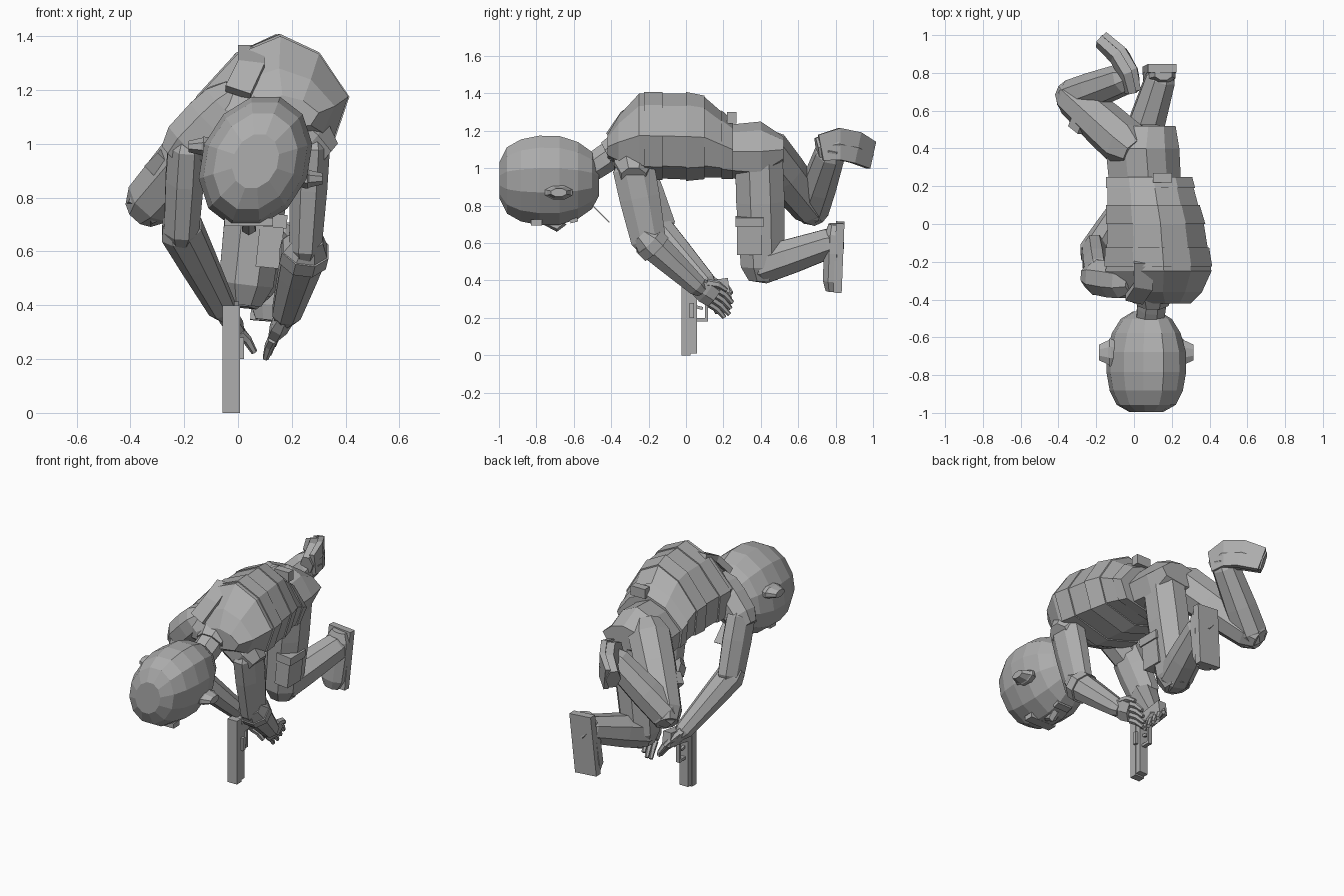
import bpy, bmesh, math
from mathutils import Vector

default_cube = bpy.data.objects.get("Cube")
if default_cube:
    bpy.data.objects.remove(default_cube, do_unlink=True)

grey = bpy.data.materials.new("plain_grey")
grey.use_nodes = True
grey.diffuse_color = (.42, .42, .42, 1)
grey.node_tree.nodes["Principled BSDF"].inputs["Base Color"].default_value = grey.diffuse_color

ACROSS_X, ACROSS_Y, ACROSS_Z = Vector((1, 0, 0)), Vector((0, 1, 0)), Vector((0, 0, 1))


def loft(name, rings):
    """Skin a closed surface over rings with equal point counts."""
    bm = bmesh.new()
    loops = [[bm.verts.new(point) for point in ring] for ring in rings]
    for lower, upper in zip(loops, loops[1:]):
        for i in range(len(lower)):
            bm.faces.new((lower[i - 1], lower[i], upper[i], upper[i - 1]))
    bm.faces.new(reversed(loops[0]))
    bm.faces.new(loops[-1])
    bmesh.ops.recalc_face_normals(bm, faces=bm.faces)
    mesh = bpy.data.meshes.new(name)
    bm.to_mesh(mesh)
    bm.free()
    mesh.materials.append(grey)
    bpy.context.collection.objects.link(bpy.data.objects.new(name, mesh))


def circle(sides, turn=0.5):
    """Cosine and sine pairs around a regular polygon."""
    angles = [math.tau * (i + turn) / sides for i in range(sides)]
    return [(math.cos(angle), math.sin(angle)) for angle in angles]


def tube(name, points, radii, flat=1, sides=8, across=ACROSS_X):
    """Sweep a polygon along points; flat scales the depth against the width."""
    points = [Vector(point) for point in points]
    corner = math.sqrt(2) if sides == 4 else 1
    last = len(points) - 1
    rings = []
    for k, (point, radius) in enumerate(zip(points, radii)):
        before, after = points[max(k - 1, 0)], points[min(k + 1, last)]
        along = (after - before).normalized()
        wide = (across - across.dot(along) * along).normalized()
        deep = along.cross(wide) * flat
        rings.append([point + (wide * c + deep * s) * radius * corner for c, s in circle(sides)])
    loft(name, rings)


def limb(name, start, end, start_radius, end_radius, flat=1, across=ACROSS_X):
    """Tapered, slightly swollen segment with rounded ends."""
    start, end = Vector(start), Vector(end)
    along = (end - start).normalized()
    points = [start - along * start_radius * .7, start, start.lerp(end, .4), end, end + along * end_radius * .7]
    swell = (start_radius + end_radius) * .53
    tube(name, points, [start_radius * .65, start_radius, swell, end_radius, end_radius * .65], flat, 8, across)


def plate(name, start, end, radius, flat, across=ACROSS_X):
    """Straight four-sided block between two points."""
    tube(name, [start, end], [radius, radius], flat, 4, across)


def body_ring(station, grow=0):
    """Leaning octagon narrowing towards the back, fitted to y, left, right, bottom, top."""
    y, left, right, bottom, top = station
    width, height = (right - left) / 2 + grow, (top - bottom) / 2 + grow
    return [((left + right) / 2 + width * (c * (1 - s / 3) + s / 10), y, (bottom + top) / 2 + height * s)
            for c, s in circle(8, 0)]


def blend(first, second, factor):
    return [a + (b - a) * factor for a, b in zip(first, second)]


# Torso in a vest with raised bands
collarbone = (-.42, 0, .3, 1.05, 1.18)
shoulders = (-.36, -.1, .36, 1, 1.28)
chest = (-.25, -.15, .41, .95, 1.4)
ribs = (0, -.14, .37, .94, 1.4)
belly = (.1, -.14, .34, .95, 1.38)
waist = (.25, -.14, .3, .95, 1.25)
loft("vest", [body_ring(station) for station in (collarbone, shoulders, chest, ribs, belly, waist)])
for name, first, second, begin, finish in (("upper_vest_band", chest, ribs, .1, .5),
                                           ("lower_vest_band", ribs, belly, 0, 1),
                                           ("vest_hem", belly, waist, .6, 1)):
    loft(name, [body_ring(blend(first, second, factor), .008) for factor in (begin, finish)])

# Pelvis and belt
hip_front = (.2, -.13, .25, .95, 1.23)
hip_middle = (.4, -.15, .24, .93, 1.25)
hip_back = (.52, -.1, .22, 1.03, 1.17)
loft("pelvis", [body_ring(station) for station in (hip_front, hip_middle, hip_back)])
plate("belt_pouch", (.15, .22, 1.27), (.15, .27, 1.27), .05, .6)

# Shoulder strap
tube("shoulder_strap", [(.05, -.2, 1.35), (.05, -.33, 1.29), (0, -.4, 1.19)], [.05, .05, .05], .4, 4)

# Neck and collar
nape, skull_base = (.1, -.36, 1.1), (.08, -.55, .97)
limb("neck", nape, skull_base, .08, .075)
tube("collar", [nape, (.1, -.42, 1.07)], [.11, .09], .9)
plate("collar_flap", (.06, -.5, .8), (.06, -.41, .71), .03, .1)

# Head: boxy rounded form, crown towards -y, face downwards, jaw rising to the neck
head_centre = Vector((.065, -.73, .935))
head_rings = []
for step in range(8):
    angle = .17 + step * (math.pi - .34) / 7
    size = math.sqrt(math.sin(angle))
    jaw = max(0, -math.cos(angle)) ** 2
    head_rings.append([head_centre + Vector((.21 * size * (1 - jaw / 5) * c + .04 * size * s,
                                             -.27 * math.cos(angle),
                                             .25 * size * s * (1 - jaw * .2))) for c, s in circle(12)])
loft("head", head_rings)

# Face and ears
tube("nose", [(.04, -.76, .72), (.04, -.69, .69), (.04, -.66, .72)], [.02, .03, .03], 1, 6)
plate("mouth", (.04, -.62, .72), (.04, -.58, .73), .05, .3)
plate("brow", (-.05, -.8, .71), (.13, -.8, .71), .03, .5, ACROSS_Y)
for name, side, z in (("left_ear", 1, .87), ("right_ear", -1, .99)):
    inner = Vector((head_centre.x + side * .19, -.68, z))
    limb(name, inner, inner + ACROSS_X * side * .01, .08, .07, .5, ACROSS_Y)

# Left arm
left_shoulder, left_elbow, left_wrist = (.27, -.28, 1), (.25, -.2, .61), (.18, .06, .37)
limb("left_shoulder_cap", (.15, -.28, 1.1), left_shoulder, .11, .11, 1, ACROSS_Y)
limb("left_upper_arm", left_shoulder, left_elbow, .078, .065, 1.55)
limb("left_forearm", left_elbow, left_wrist, .09, .058)
tube("left_cuff", [left_elbow, (.24, -.16, .57)], [.095, .095])

# Right arm
right_shoulder, right_elbow, right_wrist = (-.19, -.28, 1), (-.21, -.15, .68), (-.06, .11, .39)
limb("right_shoulder_cap", (-.05, -.3, 1.14), right_shoulder, .1, .1, 1, ACROSS_Y)
limb("right_upper_arm", right_shoulder, right_elbow, .075, .07, 1.5)
limb("right_forearm", right_elbow, right_wrist, .085, .055)


def hand(name, wrist, knuckle, tip, side):
    """Palm with four bent fingers and a thumb, spread along side."""
    wrist, knuckle, tip, side = map(Vector, (wrist, knuckle, tip, side))
    palm = knuckle - wrist
    tube(name + "_palm", [wrist, wrist + palm / 2, knuckle], [.055, .07, .065], .55, 6, side)
    for finger in range(4):
        offset = side.normalized() * (finger - 1.5) * .032
        reach = (tip - knuckle) * (1 - .1 * abs(finger - 1))
        bend = knuckle + offset + reach / 2 + ACROSS_Z * .01
        tube(f"{name}_finger_{finger}", [knuckle + offset, bend, knuckle + offset + reach],
             [.02, .018, .012], 1, 6, side)
    root = wrist + palm * .3 + side * .05
    tube(name + "_thumb", [root, root + palm / 2 + side * .03, root + palm + side * .03],
         [.022, .02, .012], 1, 6, side)


hand("left_hand", left_wrist, (.15, .15, .31), (.12, .24, .23), (.4, .5, .7))
hand("right_hand", right_wrist, (-.01, .17, .32), (.05, .21, .24), (-.3, .7, .4))

# Left leg: kneeling, with the sole facing backwards
left_hip, left_knee, left_ankle = (.1, .39, 1.05), (.03, .41, .48), (.14, .77, .6)
limb("left_thigh", left_hip, left_knee, .12, .11, 1.15)
limb("left_shin", left_knee, left_ankle, .105, .085)
limb("left_boot", (.15, .79, .65), (.12, .78, .4), .075, .08, .65)
plate("left_sole", (.15, .825, .71), (.12, .81, .34), .075, .3)
plate("left_thigh_pocket", (.13, .34, .73), (.11, .34, .54), .045, 1.5)
plate("left_pocket_flap", (.135, .34, .74), (.13, .34, .69), .05, 1.5)

# Right leg: folded, with the foot raised behind
right_hip, right_knee, right_ankle = (-.04, .42, 1.1), (-.32, .67, .79), (-.05, .77, 1.08)
limb("right_thigh", right_hip, right_knee, .13, .105, 1, ACROSS_Y)
limb("right_shin", right_knee, right_ankle, .1, .085, 1, ACROSS_Y)
foot_line = [Vector(point) for point in ((-.01, .7, 1.11), (-.03, .8, 1.13), (-.08, .89, 1.11), (-.17, .97, 1.07))]
tube("right_boot", foot_line, [.06, .085, .085, .07], .65, 6, ACROSS_Z)
outward = Vector((.03, .02, 0))
tube("right_sole", [point + outward for point in foot_line], [.07, .085, .085, .075], .2, 4, ACROSS_Z)
plate("right_thigh_pocket", (-.24, .53, .95), (-.29, .57, .9), .06, .9, ACROSS_Y)

# Pistol with its muzzle on the ground
barrel_x = -.025
plate("pistol_slide", (barrel_x, 0, 0), (barrel_x, 0, .4), .033, .7)
plate("pistol_frame", (barrel_x, .04, .01), (barrel_x, .04, .36), .03, .6)
plate("pistol_grip", (barrel_x, .03, .34), (barrel_x, .23, .37), .028, 1.6)
plate("trigger_guard_front", (barrel_x, .05, .19), (barrel_x, .11, .19), .012, .7)
plate("trigger_guard_side", (barrel_x, .11, .18), (barrel_x, .11, .32), .012, .6)
plate("trigger", (barrel_x, .05, .26), (barrel_x, .09, .25), .008, 1)
plate("slide_catch", (.01, .03, .2), (.01, .03, .28), .012, 1)
